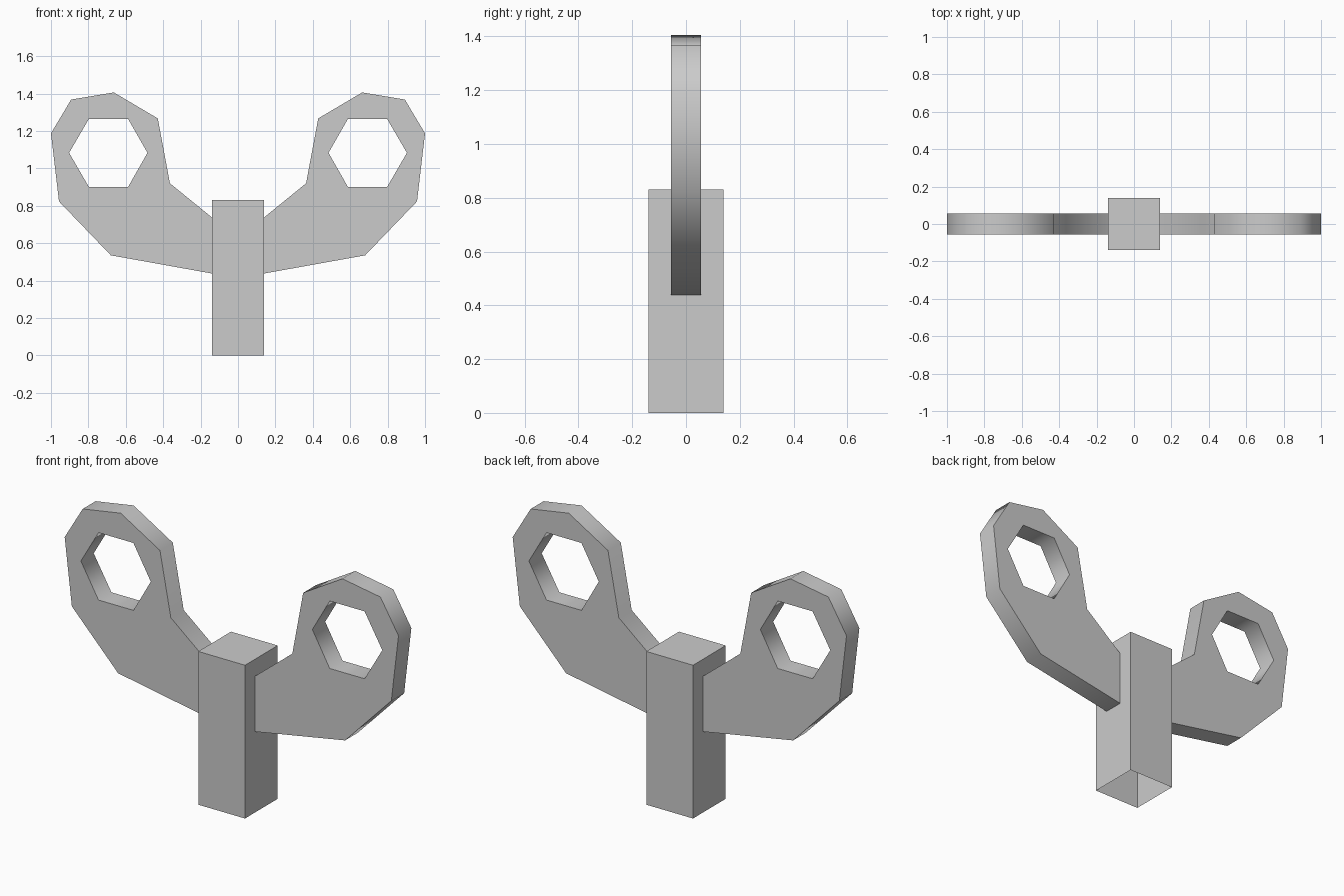
import bpy, bmesh
from math import radians
from mathutils import Vector

if "Cube" in bpy.data.objects:
    bpy.data.objects.remove(bpy.data.objects["Cube"])

HALF = 0.14      # half width of the post
DEPTH = 0.055    # half thickness of the arms


def make_object(name, bm):
    mesh = bpy.data.meshes.new(name)
    bm.to_mesh(mesh)
    bm.free()
    obj = bpy.data.objects.new(name, mesh)
    bpy.context.collection.objects.link(obj)
    return obj


# Square post, open at the bottom
bm = bmesh.new()
bmesh.ops.create_cube(bm, size=1)
bmesh.ops.scale(bm, verts=bm.verts, vec=(2 * HALF, 2 * HALF, 0.83))
bmesh.ops.translate(bm, verts=bm.verts, vec=(0, 0, 0.415))
bmesh.ops.delete(bm, geom=[f for f in bm.faces if f.normal.z < -0.5], context='FACES_ONLY')
make_object("post", bm)

# Curved arm ending in a ring with a hexagonal hole
outline = [(HALF, 0.738), (0.364, 0.92), (0.429, 1.267), (0.664, 1.406), (0.892, 1.368),
           (1.0, 1.187), (0.957, 0.823), (0.68, 0.535), (HALF, 0.438)]
hole = [(0.484, 1.083), (0.588, 1.265), (0.797, 1.265),
        (0.903, 1.083), (0.797, 0.90), (0.588, 0.90)]

bm = bmesh.new()
for loop in (outline, hole):
    verts = [bm.verts.new((x, -DEPTH, z)) for x, z in loop]
    for a, b in zip(verts, verts[1:] + verts[:1]):
        bm.edges.new((a, b))
bmesh.ops.triangle_fill(bm, edges=bm.edges[:], use_beauty=True, normal=Vector((0, -1, 0)))
front = bm.faces[:]
ext = bmesh.ops.extrude_face_region(bm, geom=front, use_keep_orig=True)
bmesh.ops.translate(bm, vec=(0, 2 * DEPTH, 0),
                    verts=[g for g in ext["geom"] if isinstance(g, bmesh.types.BMVert)])
bmesh.ops.recalc_face_normals(bm, faces=bm.faces[:])
# The end against the post is left open
bmesh.ops.delete(bm, geom=[f for f in bm.faces if all(abs(v.co.x - HALF) < 1e-4 for v in f.verts)],
                 context='FACES_ONLY')
bmesh.ops.dissolve_limit(bm, angle_limit=0.01, verts=bm.verts[:], edges=bm.edges[:])
arms = make_object("arms", bm)

# Smooth rims, crisp front and back edges
bpy.context.view_layer.objects.active = arms
arms.select_set(True)
bpy.ops.object.shade_smooth_by_angle(angle=radians(70))

# Left arm mirrors the right
arms.modifiers.new("mirror", 'MIRROR').use_mirror_merge = False
